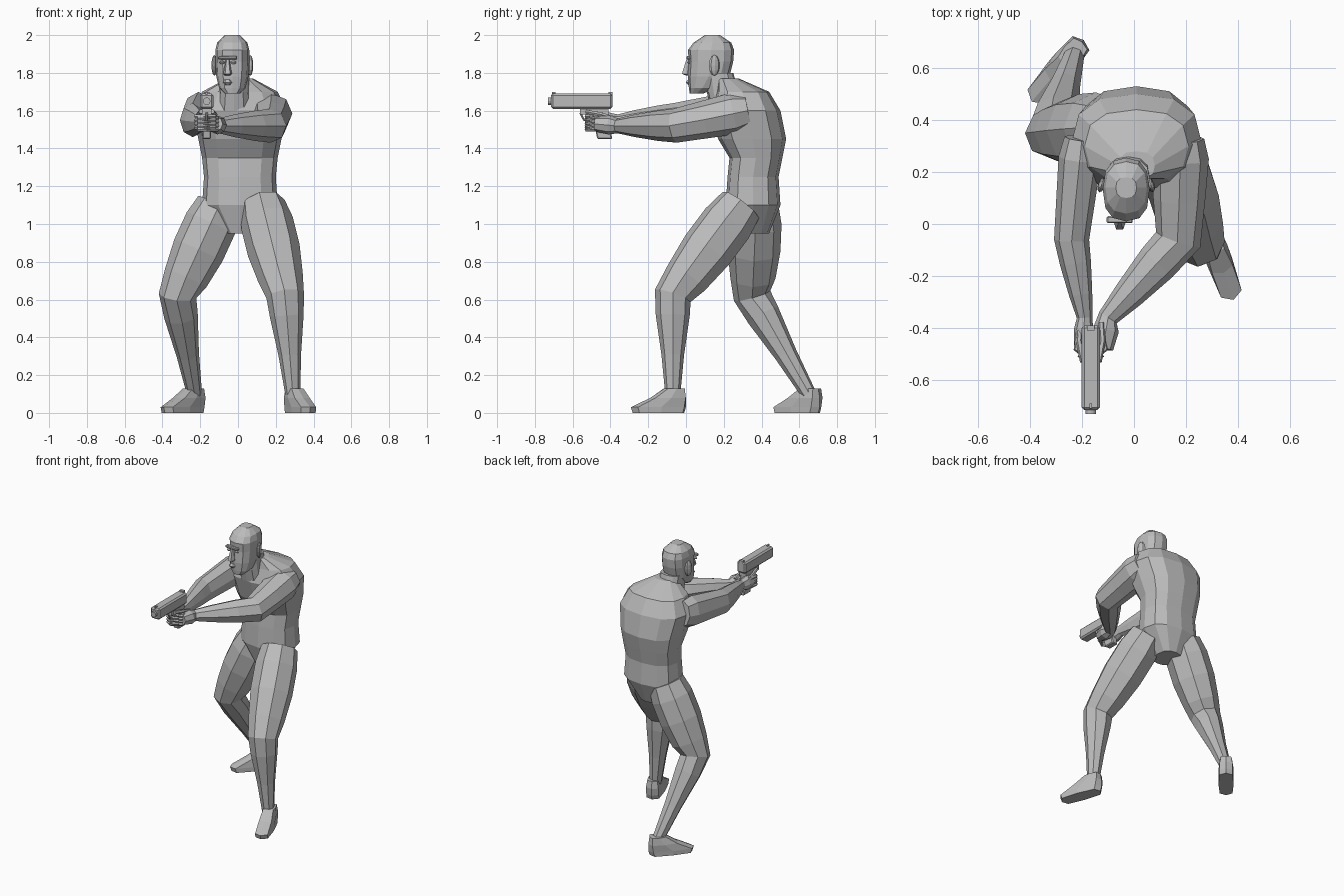
import bpy, bmesh, math
from mathutils import Vector

cube = bpy.data.objects.get("Cube")
if cube:
    bpy.data.objects.remove(cube, do_unlink=True)

grey = bpy.data.materials.new("plain_grey")
grey.use_nodes = True
grey.diffuse_color = (.5, .5, .5, 1)
grey.node_tree.nodes["Principled BSDF"].inputs["Base Color"].default_value = grey.diffuse_color


def finish(name, bm):
    """Turn a bmesh into a flat shaded object."""
    bmesh.ops.recalc_face_normals(bm, faces=bm.faces)
    mesh = bpy.data.meshes.new(name)
    bm.to_mesh(mesh)
    bm.free()
    mesh.materials.append(grey)
    obj = bpy.data.objects.new(name, mesh)
    bpy.context.collection.objects.link(obj)
    return obj


def skin(name, rings):
    """Bridge equal rings of points and cap both ends."""
    bm = bmesh.new()
    loops = [[bm.verts.new(point) for point in ring] for ring in rings]
    count = len(loops[0])
    for low, high in zip(loops, loops[1:]):
        for i in range(count):
            j = (i + 1) % count
            bm.faces.new((low[i], low[j], high[j], high[i]))
    bm.faces.new(loops[0])
    bm.faces.new(loops[-1])
    return finish(name, bm)


def squash(value, power):
    """Push a circle coordinate outwards, for a squarer outline."""
    return math.copysign(abs(value) ** power, value)


def loft(name, middle, rows, sides=12, power=.8):
    """Level slices, each: height, half width, front and back."""
    rings = []
    for height, half, front, back in rows:
        ring = []
        for i in range(sides):
            angle = math.tau * i / sides
            x = middle + half * squash(math.cos(angle), power)
            y = (front + back) / 2 + (back - front) / 2 * squash(math.sin(angle), power)
            ring.append((x, y, height))
        rings.append(ring)
    return skin(name, rings)


def tube(name, points, radii, sides=8, wide=1):
    """Rings square to a path; wide scales their sideways radius."""
    points = [Vector(point) for point in points]
    reach = points[-1] - points[0]
    upright = abs(reach.z) > reach.length / 2
    reference = Vector((0, 1, 0)) if upright else Vector((0, 0, 1))
    rings = []
    for i, (point, radius) in enumerate(zip(points, radii)):
        along = points[min(i + 1, len(points) - 1)] - points[max(i - 1, 0)]
        side = along.cross(reference).normalized()
        up = side.cross(along).normalized()
        ring = []
        for k in range(sides):
            angle = math.tau * k / sides
            ring.append(point + radius * (side * wide * math.cos(angle) + up * math.sin(angle)))
        rings.append(ring)
    return skin(name, rings)


def limb(name, joints, profile, wide=1):
    """A tube through joints; profile pairs joint position with radius."""
    joints = [Vector(joint) for joint in joints]
    points = []
    for place, radius in profile:
        i = min(int(place), len(joints) - 2)
        points.append(joints[i].lerp(joints[i + 1], place - i))
    return tube(name, points, [radius for place, radius in profile], wide=wide)


def box(name, middle, width, ys, zs, lean=0, bevel=0):
    """A block between y and z bounds; lean slides its base backwards."""
    bm = bmesh.new()
    bmesh.ops.create_cube(bm, size=1)
    for vert in bm.verts:
        low = vert.co.z < 0
        vert.co.x = middle + width * vert.co.x
        vert.co.y = (ys[0] if vert.co.y < 0 else ys[1]) + (lean if low else 0)
        vert.co.z = zs[0] if low else zs[1]
    if bevel:
        bmesh.ops.bevel(bm, geom=bm.edges[:], offset=bevel, segments=1, affect="EDGES")
    return finish(name, bm)


def ball(name, centre, size, turn=0):
    """A coarse ellipsoid."""
    bm = bmesh.new()
    bmesh.ops.create_uvsphere(bm, u_segments=8, v_segments=6, radius=1)
    obj = finish(name, bm)
    obj.location, obj.scale, obj.rotation_euler.z = centre, size, turn


# Trunk, from crotch to the base of the neck
loft("torso", .01, [
    (.95, .08, .25, .44), (1.1, .2, .21, .5), (1.25, .19, .22, .49),
    (1.35, .2, .23, .51), (1.45, .22, .17, .53), (1.6, .25, .13, .5),
    (1.7, .2, .16, .44), (1.77, .07, .17, .28)])
loft("neck", -.02, [(1.6, .09, .13, .32), (1.7, .08, .11, .28), (1.8, .08, .1, .25)])

# Legs share one set of thicknesses over hip, knee and ankle
leg_profile = [(0, .12), (.2, .14), (.5, .14), (.8, .12), (1, .1),
               (1.2, .09), (1.6, .06), (2, .04)]
limb("left_leg", [(.13, .29, 1.1), (.25, -.07, .62), (.29, -.07, .1)], leg_profile)
limb("right_leg", [(-.1, .37, 1.1), (-.32, .35, .62), (-.23, .65, .1)], leg_profile)

# Feet point along local front, then turn outwards
foot_slices = [(0, .05, -.29, 0), (.03, .05, -.3, .01),
               (.08, .05, -.19, .01), (.13, .04, -.11, 0)]
for name, heel, turn in (("left_foot", (.28, -.01, 0), .35),
                         ("right_foot", (-.2, .7, 0), -.7)):
    foot = loft(name, 0, foot_slices, sides=8, power=.5)
    foot.location, foot.rotation_euler.z = heel, turn

# Arms share thicknesses over shoulder, elbow, wrist and palm
arm_profile = [(0, .09), (.2, .11), (.6, .1), (1, .09), (1.3, .08),
               (1.7, .06), (2, .04), (2.4, .05), (3, .04)]
limb("left_arm", [(.18, .33, 1.6), (.17, -.06, 1.52),
                  (-.1, -.36, 1.52), (-.12, -.48, 1.53)], arm_profile)
limb("right_arm", [(-.2, .33, 1.6), (-.24, -.06, 1.55),
                   (-.19, -.36, 1.54), (-.2, -.48, 1.54)], arm_profile, wide=.75)

# Hands: mirrored fingers wrapped around the grip
grip = -.166
finger_width = .012
for name, side in (("right", -1), ("left", 1)):
    for i in range(4):
        z = 1.57 - .02 * (i + max(side, 0) / 2)
        path = [(.045, -.41), (.055, -.48), (0, -.525), (-.045, -.5)]
        tube(f"{name}_finger_{i}", [(grip + side * x, y, z) for x, y in path],
             [finger_width] * len(path), sides=6)
    tube(name + "_pointing_finger", [(grip + side * .04, -.38, 1.56),
                                     (grip + side * .045, -.45, 1.58),
                                     (grip + side * .03, -.53, 1.595)],
         [finger_width] * 3, sides=6)

# Pistol
box("pistol_slide", grip, .07, (-.715, -.39), (1.61, 1.69), bevel=.01)
box("pistol_frame", grip, .05, (-.56, -.41), (1.58, 1.62))
box("pistol_grip", grip, .045, (-.5, -.42), (1.45, 1.6), lean=.03, bevel=.006)
box("front_sight", grip, .01, (-.71, -.69), (1.68, 1.7))
box("rear_sight", grip, .03, (-.41, -.39), (1.68, 1.7))
tube("trigger_guard", [(grip, -.56, 1.59), (grip, -.54, 1.55), (grip, -.48, 1.55)],
     [.007] * 3, sides=6)
tube("pistol_barrel", [(grip, -.7, 1.65), (grip, -.73, 1.65)], [.02] * 2, sides=12)

# Head and face
face = -.055
loft("head", -.03, [
    (1.69, .04, .02, .09), (1.72, .07, .015, .16), (1.78, .085, .01, .23),
    (1.86, .09, .015, .25), (1.92, .09, .01, .255), (1.96, .08, .04, .24),
    (2, .04, .1, .18)])
loft("nose", face, [(1.785, .015, 0, .04), (1.795, .023, -.025, .04),
                    (1.87, .01, 0, .03)], sides=6)
loft("lips", face, [(1.735, .015, .01, .03), (1.75, .025, -.003, .03),
                    (1.765, .015, .01, .03)], sides=6)
box("brow", face, .1, (.003, .03), (1.87, 1.89), bevel=.005)
for name, side in (("right", -1), ("left", 1)):
    ball(name + "_eye", (face + side * .03, .018, 1.855), (.016, .01, .008))
    ball(name + "_ear", (-.03 + side * .095, .15, 1.84), (.014, .03, .055), side * .3)
